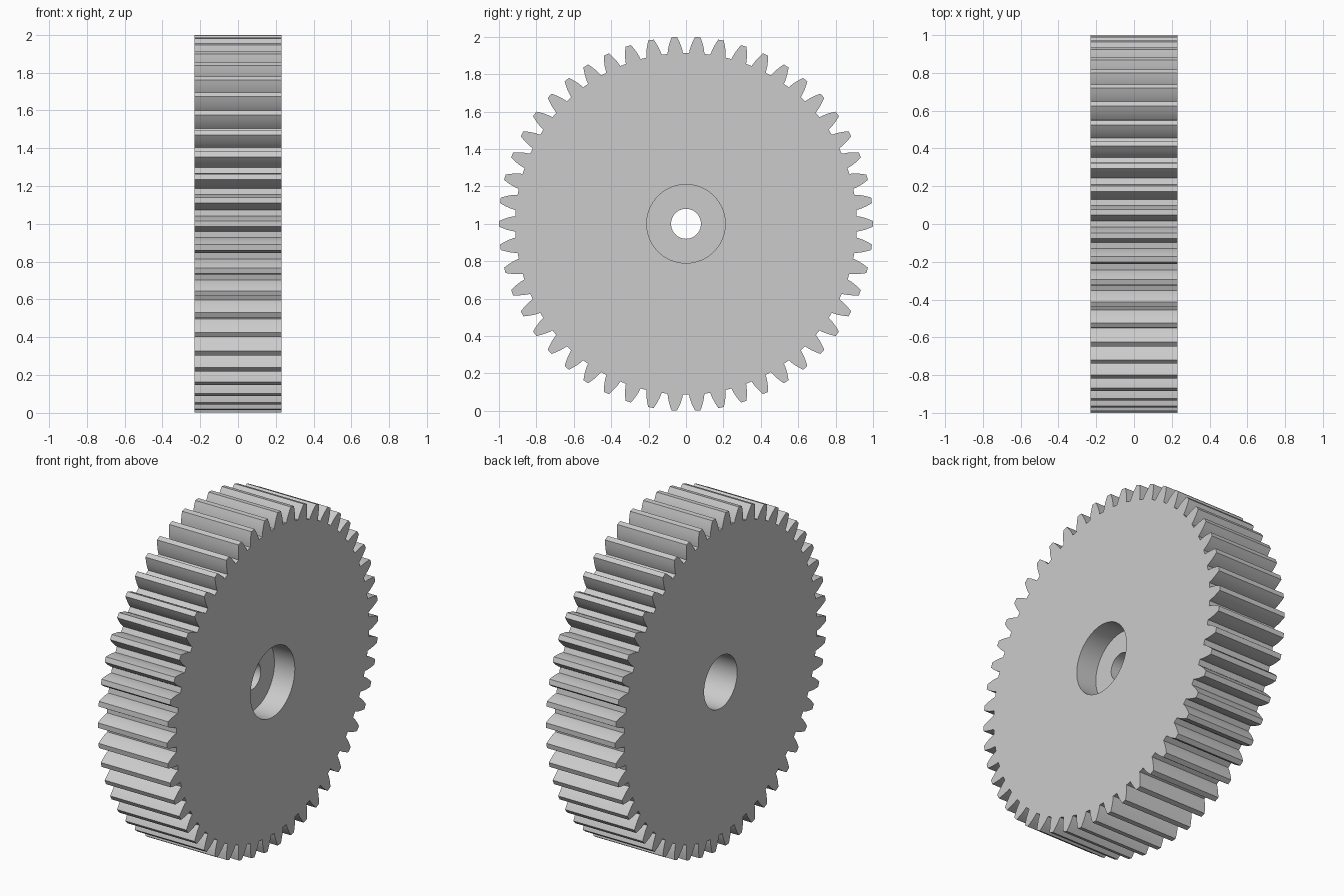
import bpy
import bmesh
from math import acos, cos, sin, tan, pi, radians

cube = bpy.data.objects.get("Cube")
if cube:
    bpy.data.objects.remove(cube, do_unlink=True)

# Gear proportions
TEETH = 50
TIP = 1.0
MODULE = 2 * TIP / (TEETH + 2)
PITCH = MODULE * TEETH / 2
ROOT = PITCH - 1.25 * MODULE
BASE = PITCH * cos(radians(20))
HALF_WIDTH = 0.23
FRONT_BORE, FRONT_FLOOR = 0.21, 0.095    # shallow recess on the +x side
BACK_BORE, BACK_FLOOR = 0.157, -0.01     # deep recess on the -x side
SHAFT = 0.08


def involute(r):
    a = acos(min(1, BASE / r))
    return tan(a) - a


def tooth_half_angle(r):
    return pi / (2 * TEETH) + involute(PITCH) - involute(r)


def gear_outline(steps=5):
    """Polar points of all teeth: rising flank, tip, falling flank."""
    radii = [ROOT + (TIP - ROOT) * i / steps for i in range(steps + 1)]
    points = []
    for t in range(TEETH):
        mid = 2 * pi * t / TEETH
        points += [(r, mid - tooth_half_angle(r)) for r in radii]
        points += [(r, mid + tooth_half_angle(r)) for r in reversed(radii)]
    return points


def circle(r, n=64):
    return [(r, 2 * pi * i / n) for i in range(n)]


bm = bmesh.new()


def add_loop(points, x):
    """Closed edge loop in the plane at the given x."""
    vs = [bm.verts.new((x, r * cos(a), 1 + r * sin(a))) for r, a in points]
    return [bm.edges.new((v, vs[i - 1])) for i, v in enumerate(vs)]


def flat_ring(outer, inner, direction):
    bmesh.ops.triangle_fill(bm, edges=outer + inner, use_beauty=True,
                            normal=(direction, 0, 0))


def wall(points, x0, x1):
    """Straight wall between two loops; returns both loops."""
    a, b = add_loop(points, x0), add_loop(points, x1)
    bmesh.ops.bridge_loops(bm, edges=a + b)
    return a, b


# Toothed rim, two recesses and the shaft hole
rim_back, rim_front = wall(gear_outline(), -HALF_WIDTH, HALF_WIDTH)
front_floor, front_mouth = wall(circle(FRONT_BORE), FRONT_FLOOR, HALF_WIDTH)
back_mouth, back_floor = wall(circle(BACK_BORE), -HALF_WIDTH, BACK_FLOOR)
shaft_back, shaft_front = wall(circle(SHAFT), BACK_FLOOR, FRONT_FLOOR)

# Side faces and recess floors
flat_ring(rim_front, front_mouth, 1)
flat_ring(rim_back, back_mouth, -1)
flat_ring(front_floor, shaft_front, 1)
flat_ring(back_floor, shaft_back, -1)
bmesh.ops.recalc_face_normals(bm, faces=bm.faces[:])
# Merge the flat side triangles into clean faces
bmesh.ops.join_triangles(bm, faces=[f for f in bm.faces if len(f.verts) == 3],
                         angle_face_threshold=0.01, angle_shape_threshold=pi)

mesh = bpy.data.meshes.new("spur_gear")
bm.to_mesh(mesh)
bm.free()
gear = bpy.data.objects.new("spur_gear", mesh)
bpy.context.collection.objects.link(gear)

# Plain grey finish
grey = bpy.data.materials.new("plain_grey")
grey.use_nodes = True
colour = (0.6, 0.6, 0.6, 1)
grey.diffuse_color = colour
grey.node_tree.nodes["Principled BSDF"].inputs["Base Color"].default_value = colour
mesh.materials.append(grey)

bpy.context.view_layer.objects.active = gear
gear.select_set(True)
bpy.ops.object.shade_smooth_by_angle(angle=radians(25))
